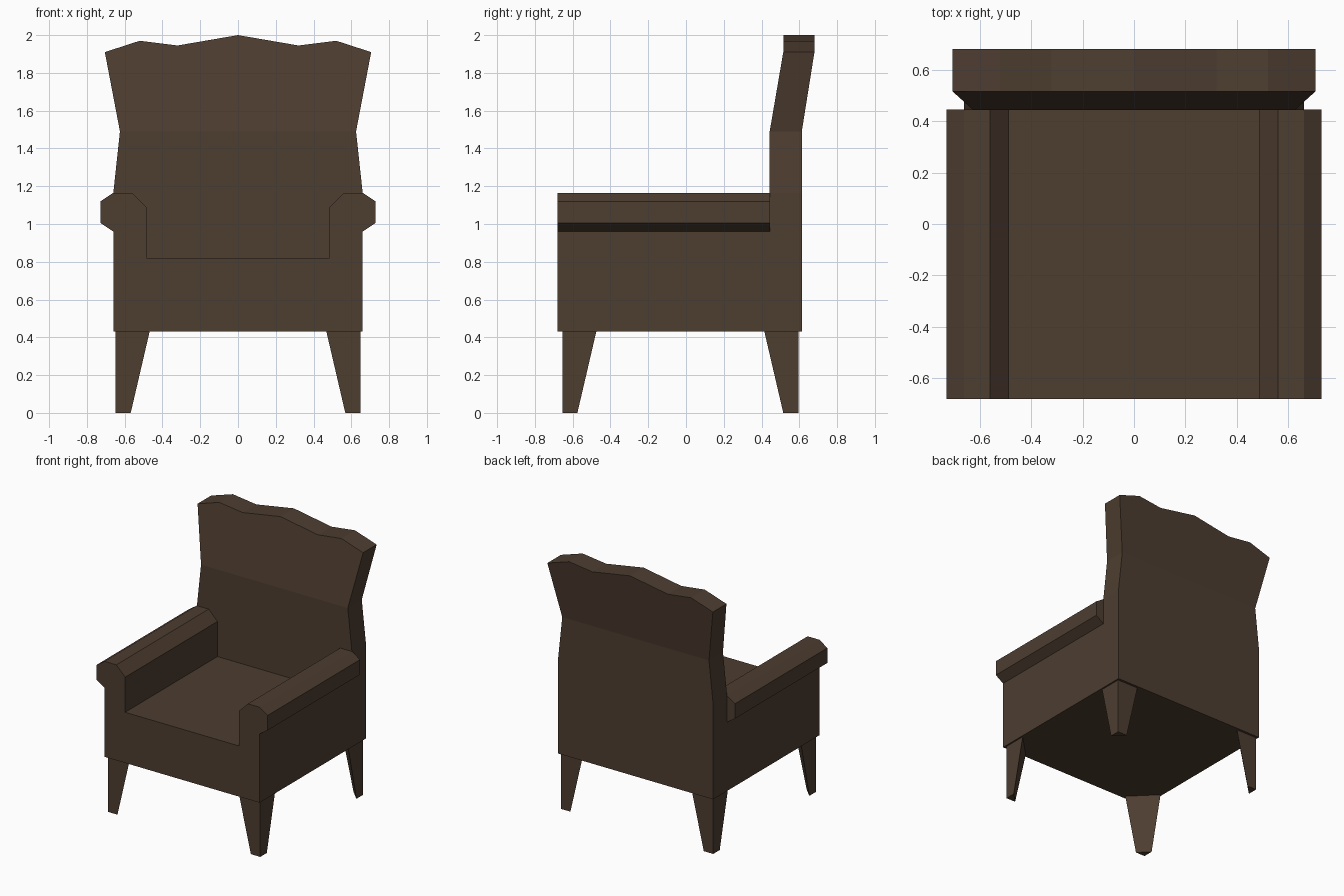
import bpy, bmesh

if "Cube" in bpy.data.objects:
    bpy.data.objects.remove(bpy.data.objects["Cube"])

brown = bpy.data.materials.new("dark brown")
brown.diffuse_color = (0.075, 0.047, 0.030, 1)
brown.use_nodes = True
brown.node_tree.nodes["Principled BSDF"].inputs["Base Color"].default_value = brown.diffuse_color


def finish(name, bm):
    bmesh.ops.recalc_face_normals(bm, faces=bm.faces)
    me = bpy.data.meshes.new(name)
    bm.to_mesh(me)
    bm.free()
    me.materials.append(brown)
    ob = bpy.data.objects.new(name, me)
    bpy.context.collection.objects.link(ob)
    return ob


def bridge(bm, a, b):
    """Quads joining two matching closed rings of vertices."""
    for i in range(len(a)):
        j = (i + 1) % len(a)
        bm.faces.new((a[i], a[j], b[j], b[i]))


def mirrored(half):
    """Complete a right-hand outline with its left-hand copy."""
    return half + [(-x, z) for x, z in reversed(half) if x > 0]


# Seat and rolled arms: one front profile carried from front to back
half = [(0.66, 0.43), (0.66, 0.96), (0.728, 1.005), (0.728, 1.12),
        (0.66, 1.165), (0.56, 1.165), (0.485, 1.09), (0.485, 0.82)]
outline = mirrored(half)
bm = bmesh.new()
front, rear = ([bm.verts.new((x, y, z)) for x, z in outline] for y in (-0.68, 0.445))
bm.faces.new(front)
bm.faces.new(rear)
bridge(bm, front, rear)
finish("seat_and_arms", bm)

# Backrest: waisted outline with a wavy crest, upper part leaning back
half = [(0.66, 0.43), (0.66, 1.165), (0.625, 1.49), (0.705, 1.91),
        (0.52, 1.97), (0.32, 1.945), (0, 2.0)]
outline = mirrored(half)
bm = bmesh.new()
rings = []
for base_y, top_y in ((0.443, 0.515), (0.613, 0.68)):
    ring = [bm.verts.new((x, top_y if z > 1.5 else base_y, z)) for x, z in outline]
    bm.faces.new([v for v in ring if v.co.z < 1.5])
    bm.faces.new([v for v in ring if v.co.z > 1.48])
    rings.append(ring)
bridge(bm, *rings)
finish("backrest", bm)

# Legs: three-sided, square corner outward, tapering to the floor
for end, sy, corner_y in (("front", -1, -0.655), ("back", 1, 0.595)):
    for side, sx in (("left", -1), ("right", 1)):
        bm = bmesh.new()
        rings = []
        for z, w in ((0, 0.08), (0.43, 0.18)):
            x, y = sx * 0.648, corner_y
            ring = [bm.verts.new(p) for p in
                    ((x, y, z), (x - sx * w, y, z), (x, y - sy * w, z))]
            bm.faces.new(ring)
            rings.append(ring)
        bridge(bm, *rings)
        finish(f"{end}_{side}_leg", bm)
